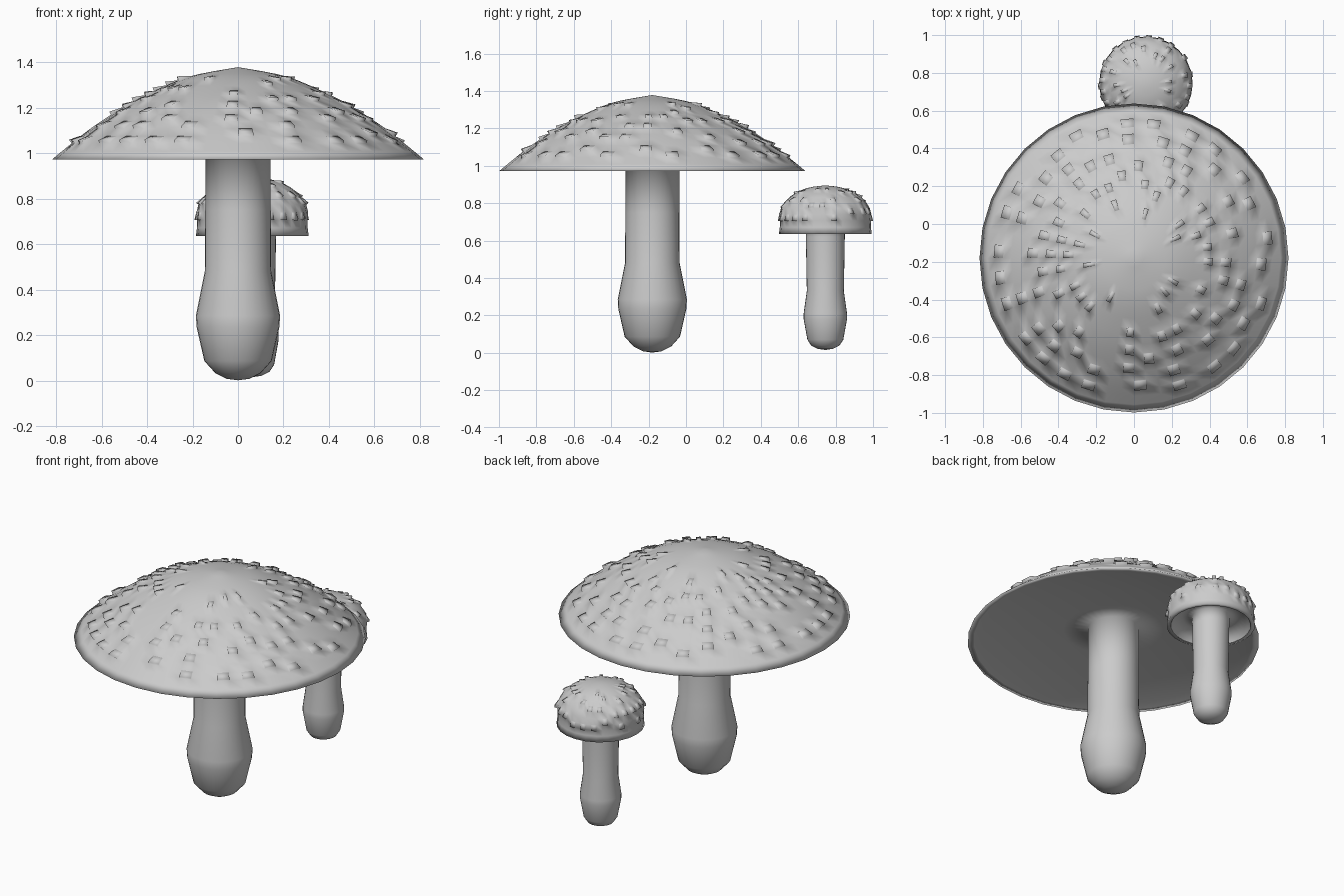
import bpy, bmesh, random
from math import sin, cos, pi

if "Cube" in bpy.data.objects:
    bpy.data.objects.remove(bpy.data.objects["Cube"])

random.seed(11)


def resample(pts, n):
    """n + 1 points evenly spaced along a smooth curve through pts."""
    dense = []
    for i in range(len(pts) - 1):
        p = [pts[max(i - 1, 0)], pts[i], pts[i + 1], pts[min(i + 2, len(pts) - 1)]]
        for k in range(20):
            t = k / 20
            dense.append(tuple(0.5 * (2 * b + (c - a) * t + (2 * a - 5 * b + 4 * c - d) * t * t
                                      + (3 * b - a - 3 * c + d) * t ** 3) for a, b, c, d in zip(*p)))
    dense.append(pts[-1])
    run = [0]
    for a, b in zip(dense, dense[1:]):
        run.append(run[-1] + ((a[0] - b[0]) ** 2 + (a[1] - b[1]) ** 2) ** 0.5)
    return [dense[min(range(len(run)), key=lambda j: abs(run[j] - run[-1] * k / n))]
            for k in range(n + 1)]


def lathe(bm, profile, segs, flat=1.0):
    """Revolve (r, z) points about z; flat pulls every other column onto the chord."""
    rings = []
    for r, z in profile:
        ring = []
        for i in range(1 if r < 1e-5 else segs):
            a, rr = 2 * pi * i / segs, r * (flat if i % 2 else 1)
            ring.append(bm.verts.new((rr * cos(a), rr * sin(a), z)))
        rings.append(ring)
    bands = []
    for a, b in zip(rings, rings[1:]):
        band = []
        for i in range(segs):
            j = (i + 1) % segs
            loop = [a[i % len(a)], a[j % len(a)], b[j % len(b)], b[i % len(b)]]
            band.append(bm.faces.new(list(dict.fromkeys(loop))))
        bands.append(band)
    return bands


def finish(bm, name, centre):
    mesh = bpy.data.meshes.new(name)
    for f in bm.faces:
        f.smooth = True
    bm.to_mesh(mesh)
    bm.free()
    ob = bpy.data.objects.new(name, mesh)
    bpy.context.collection.objects.link(ob)
    ob.location = (*centre, 0)


def stem(name, profile, centre, segs):
    """Stem that flows into the underside of the cap."""
    bm = bmesh.new()
    for f in lathe(bm, profile, segs):
        pass
    bm.normal_update()
    # the bottom tip must face down
    if min(bm.faces, key=lambda f: f.calc_center_median().z).normal.z > 0:
        bmesh.ops.reverse_faces(bm, faces=bm.faces[:])
    finish(bm, name, centre)


def cap(name, dome, lip, centre, segs, rings, first, last, chance, lift):
    bm = bmesh.new()
    bands = lathe(bm, resample(dome, rings) + lip, segs, cos(2 * pi / segs))
    bm.normal_update()
    if bands[1][0].normal.z < 0:
        bmesh.ops.reverse_faces(bm, faces=bm.faces[:])
    bm.normal_update()
    # pick scattered faces that do not touch, denser toward the rim
    used, chosen = set(), []
    order = [(f, k) for k in range(first, last) for f in bands[k]]
    random.shuffle(order)
    for f, k in order:
        p = chance * (0.25 + 0.75 * (k - first) / (last - first))
        if random.random() < p and not used & set(f.verts):
            chosen.append(f)
            used |= set(f.verts)
    # raise each as a wedge: flush on the uphill edge, stepped on the downhill edge
    for f in bmesh.ops.extrude_discrete_faces(bm, faces=chosen)['faces']:
        f.normal_update()
        mid, n = f.calc_center_median(), f.normal.copy()
        low = {v: v.co.z < mid.z for v in f.verts}
        h = lift * random.uniform(0.8, 1.2)
        for v in f.verts:
            v.co = mid + (v.co - mid) * 0.96 + n * (h if low[v] else h * 0.12)
    finish(bm, name, centre)


# large mushroom
BIG = (0, -0.18)
stem("large_stem_and_underside",
     [(0, 0.001), (0.05, 0.008), (0.1, 0.033), (0.148, 0.086), (0.182, 0.235), (0.185, 0.285),
      (0.146, 0.48), (0.144, 0.75), (0.144, 1.045), (0.28, 1.04), (0.5, 1.02), (0.74, 0.984),
      (0.785, 0.972)], BIG, 32)
cap("large_cap",
    [(0, 1.378), (0.21, 1.338), (0.385, 1.266), (0.51, 1.2), (0.65, 1.107), (0.76, 1.02), (0.818, 0.972)],
    [(0.785, 0.972)], BIG, 64, 17, 4, 15, 0.6, 0.017)

# small mushroom
SMALL = (0.063, 0.745)
stem("small_stem_and_underside",
     [(0, 0.015), (0.04, 0.021), (0.075, 0.038), (0.096, 0.07), (0.116, 0.18), (0.116, 0.21),
      (0.099, 0.33), (0.104, 0.62), (0.105, 0.69), (0.16, 0.69), (0.21, 0.665), (0.225, 0.636)],
     SMALL, 32)
cap("small_cap",
    [(0, 0.895), (0.08, 0.885), (0.15, 0.86), (0.21, 0.815), (0.244, 0.755), (0.242, 0.69), (0.248, 0.636)],
    [(0.225, 0.636)], SMALL, 48, 12, 3, 10, 0.6, 0.012)
